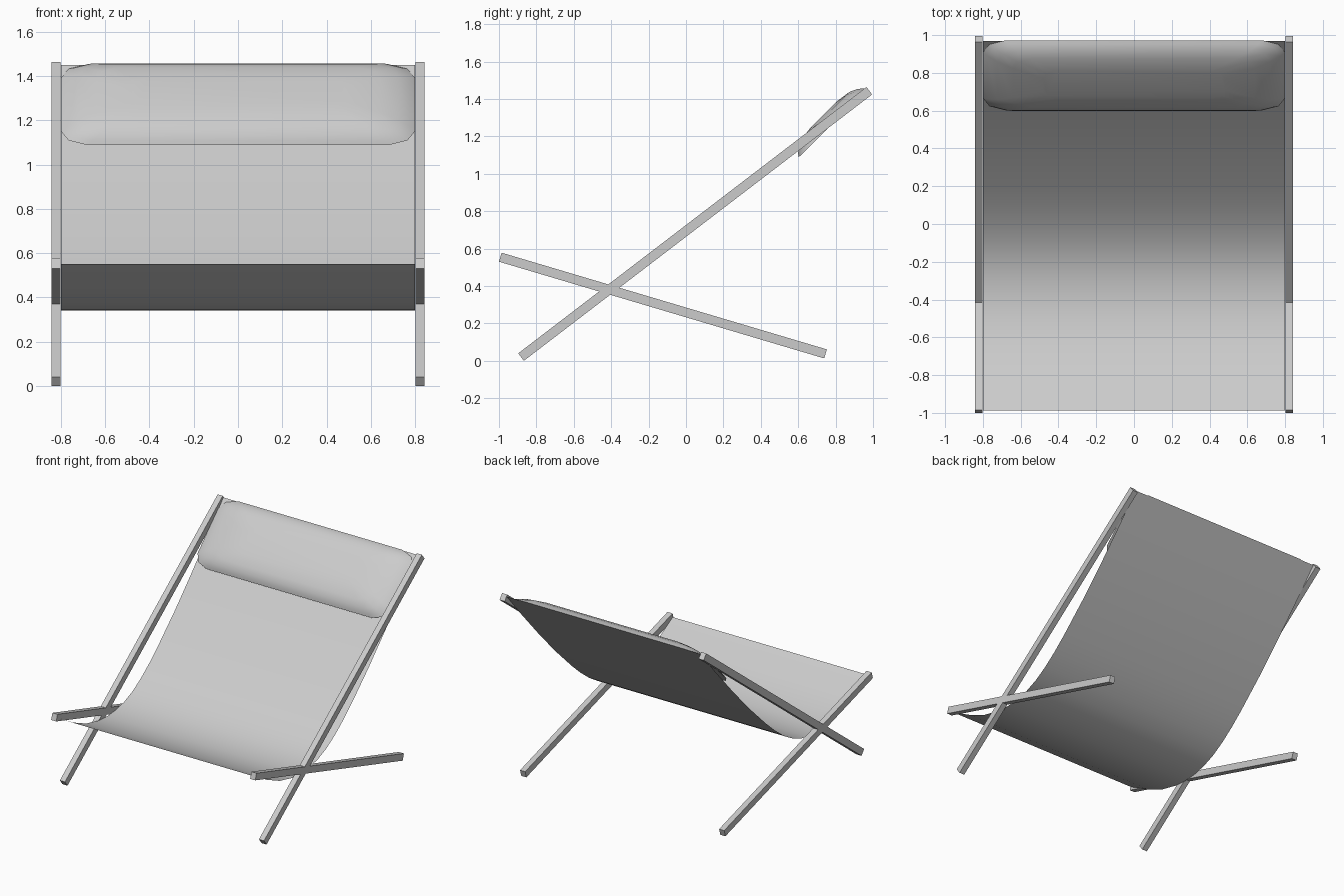
import bpy, bmesh, math
from mathutils import Vector

if "Cube" in bpy.data.objects:
    bpy.data.objects.remove(bpy.data.objects["Cube"])


def make_object(name, bm, smooth=None):
    bmesh.ops.recalc_face_normals(bm, faces=bm.faces)
    me = bpy.data.meshes.new(name)
    bm.to_mesh(me)
    bm.free()
    ob = bpy.data.objects.new(name, me)
    bpy.context.collection.objects.link(ob)
    if smooth is not None:
        bpy.ops.object.select_all(action='DESELECT')
        ob.select_set(True)
        bpy.context.view_layer.objects.active = ob
        bpy.ops.object.shade_smooth_by_angle(angle=math.radians(smooth))
    return ob


def rail(name, x, a, b, thick=0.042, deep=0.05):
    """Square bar between two (y, z) points at a given x."""
    a, b = Vector((x, *a)), Vector((x, *b))
    bm = bmesh.new()
    bmesh.ops.create_cube(bm, size=1)
    ob = make_object(name, bm)
    d = b - a
    ob.location = (a + b) / 2
    ob.scale = (thick, d.length, deep)
    ob.rotation_euler = (math.atan2(d.z, d.y), 0, 0)


# crossed side frames
for side, sx in (("left", -1), ("right", 1)):
    rail(f"{side}_back_rail", sx * 0.822, (-0.882, 0.020), (0.98, 1.444))
    rail(f"{side}_seat_rail", sx * 0.822, (-0.993, 0.554), (0.746, 0.037))

# fabric sling: one thin sheet, sagging between the rails
profile = [(0.97, 1.45), (0.8, 1.254), (0.6, 1.035), (0.4, 0.827), (0.2, 0.637),
           (0.1, 0.55), (0.0, 0.474), (-0.1, 0.413), (-0.2, 0.371), (-0.3, 0.348),
           (-0.4, 0.340), (-0.5, 0.346), (-0.65, 0.381), (-0.8, 0.446), (-0.987, 0.55)]
bm = bmesh.new()
rows = [[bm.verts.new((x, y, z)) for x in (-0.8, 0.8)] for y, z in profile]
for r, s in zip(rows, rows[1:]):
    bm.faces.new((r[0], s[0], s[1], r[1]))
sling = make_object("fabric_sling", bm, 40)
if sling.data.polygons[0].normal.z < 0:
    sling.data.flip_normals()

# head pillow: stacked rings of a corner-cut outline resting on the sling
ALONG = Vector((0, 0.712, 0.702))
OUT = Vector((0, -0.702, 0.712))
BASE = Vector((0, 0.605, 1.085))
LENGTH = 0.52


def ring(bm, inset, height):
    w, h = 0.80 - 2 * inset, LENGTH / 2 - inset
    k = 1 - inset / 0.4
    quarter = [(w, h - 0.09 * k), (w - 0.035 * k, h - 0.03 * k),
               (w - 0.12 * k, h)]
    half = quarter + [(-x, v) for x, v in reversed(quarter)]
    loop = half + [(-x, -v) for x, v in half]
    return [bm.verts.new(BASE + Vector((x, 0, 0)) + ALONG * (v + LENGTH / 2) + OUT * height)
            for x, v in loop]


bm = bmesh.new()
rings = [ring(bm, i, h) for i, h in
         ((0, 0.004), (0.012, 0.02), (0.038, 0.043), (0.08, 0.062), (0.16, 0.073))]
n = len(rings[0])
for r, s in zip(rings, rings[1:]):
    for i in range(n):
        j = (i + 1) % n
        bm.faces.new((r[i], r[j], s[j], s[i]))
bm.faces.new(rings[-1])
bm.faces.new(rings[0][::-1])
make_object("head_pillow", bm, 50)
